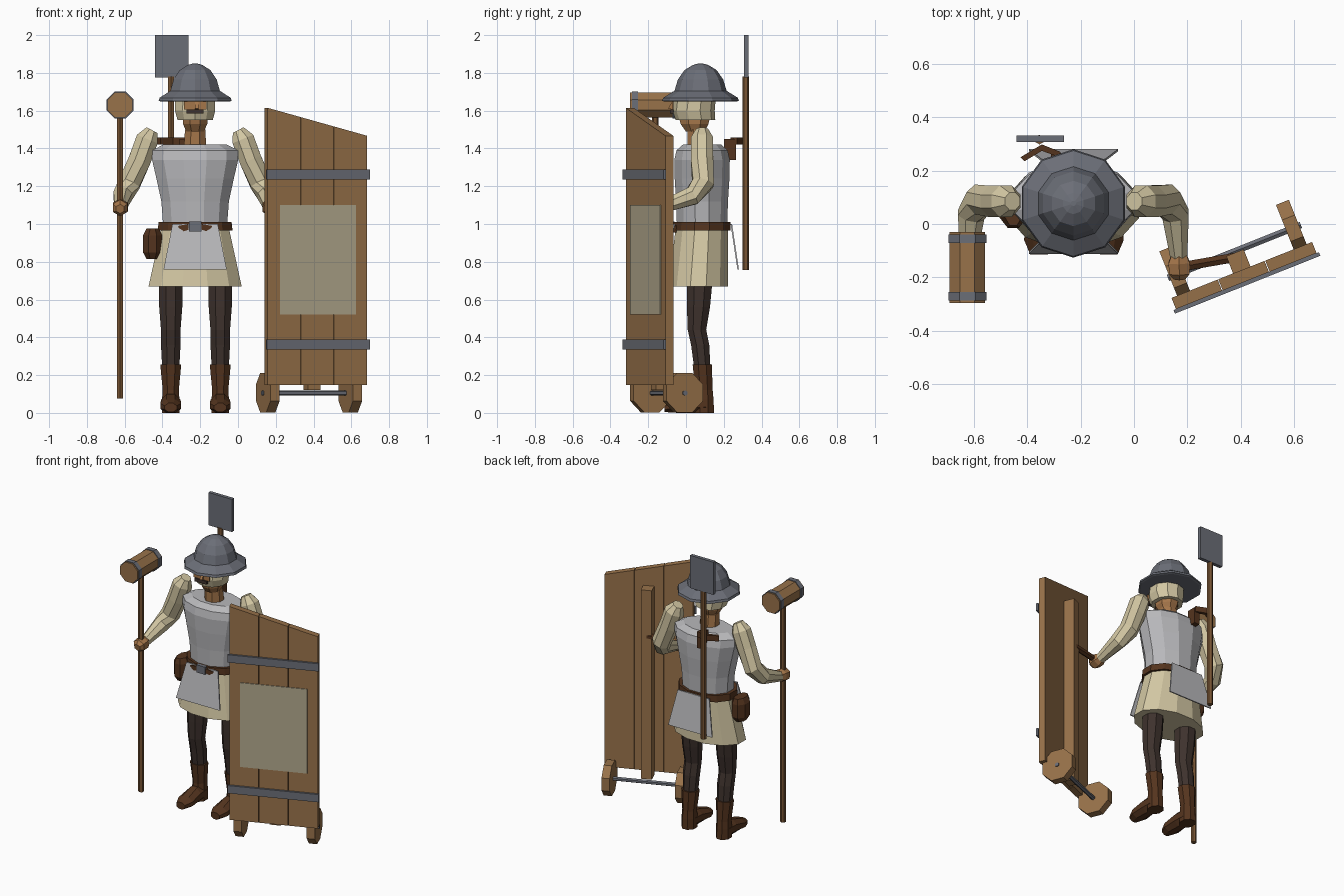
import bpy, bmesh, math
from mathutils import Vector, Matrix

CX = -0.227                      # centre line of the figure
I4 = Matrix.Identity(4)


def lin(c):
    c /= 255
    return c / 12.92 if c <= 0.04045 else ((c + 0.055) / 1.055) ** 2.4


def material(name, r, g, b):
    m = bpy.data.materials.new(name)
    m.diffuse_color = (lin(r), lin(g), lin(b), 1)
    return m


WOOD = material("wood", 152, 114, 74)
DARK_WOOD = material("dark wood", 120, 85, 52)
LINEN = material("linen", 211, 199, 163)
GREY = material("grey cloth", 184, 184, 187)
STEEL = material("steel", 107, 110, 119)
TROUSERS = material("dark trousers", 62, 50, 45)
LEATHER = material("leather", 84, 52, 30)
SKIN = material("skin", 165, 118, 74)
PARCHMENT = material("parchment", 177, 167, 140)


def finish(name, bm, mat, matrix=I4):
    bmesh.ops.recalc_face_normals(bm, faces=bm.faces)
    bm.transform(matrix)
    me = bpy.data.meshes.new(name)
    bm.to_mesh(me)
    bm.free()
    me.materials.append(mat)
    ob = bpy.data.objects.new(name, me)
    bpy.context.collection.objects.link(ob)
    return ob


def tube(name, rings, n, mat, axis=None, matrix=I4):
    """Loft n-sided rings (x, y, z, rx, ry) along a path."""
    bm = bmesh.new()
    pts = [Vector(r[:3]) for r in rings]
    loops = []
    for k, r in enumerate(rings):
        t = axis or pts[min(k + 1, len(pts) - 1)] - pts[max(k - 1, 0)]
        t = Vector(t).normalized()
        ref = Vector((0, 1, 0)) if abs(t.x) > 0.8 else Vector((1, 0, 0))
        xa = (ref - t * ref.dot(t)).normalized()
        ya = t.cross(xa)
        ring = []
        for i in range(n):
            a = (i + 0.5) * math.tau / n
            ring.append(bm.verts.new(pts[k] + xa * r[3] * math.cos(a) + ya * r[-1] * math.sin(a)))
        loops.append(ring)
    for a, b in zip(loops, loops[1:]):
        for i in range(n):
            j = (i + 1) % n
            bm.faces.new((a[i], a[j], b[j], b[i]))
    bm.faces.new(loops[0])
    bm.faces.new(loops[-1])
    return finish(name, bm, mat, matrix)


def stack(name, cx, rings, n, mat):
    """Upright loft from (z, cy, rx, ry) rings."""
    return tube(name, [(cx, cy, z, rx, ry) for z, cy, rx, ry in rings], n, mat, (0, 0, 1))


def slab(name, pts, depth, mat, matrix=I4):
    """Polygon extruded along the vector depth."""
    bm = bmesh.new()
    f = bm.faces.new([bm.verts.new(p) for p in pts])
    g = bmesh.ops.extrude_face_region(bm, geom=[f])["geom"]
    bmesh.ops.translate(bm, verts=[v for v in g if isinstance(v, bmesh.types.BMVert)], vec=depth)
    return finish(name, bm, mat, matrix)


def box(name, x, y, z, mat, matrix=I4):
    pts = [(x[0], y[0], z[0]), (x[1], y[0], z[0]), (x[1], y[0], z[1]), (x[0], y[0], z[1])]
    return slab(name, pts, (0, y[1] - y[0], 0), mat, matrix)


# Body
stack("torso", CX, [(0.99, 0.085, 0.175, 0.138), (1.12, 0.085, 0.185, 0.142), (1.24, 0.085, 0.212, 0.15),
                    (1.34, 0.085, 0.236, 0.152), (1.39, 0.085, 0.234, 0.14), (1.42, 0.085, 0.175, 0.105)], 12, GREY)
stack("skirt", CX, [(0.67, 0.065, 0.255, 0.162), (1.0, 0.085, 0.18, 0.142)], 12, LINEN)
stack("belt", CX, [(0.965, 0.085, 0.205, 0.157), (1.01, 0.085, 0.2, 0.155)], 12, LEATHER)
box("belt_buckle", (CX - 0.033, CX + 0.033), (-0.082, -0.06), (0.96, 1.012), STEEL)
for s in (-1, 1):
    slab("belt_fold", [(CX + s * 0.035, -0.078, 1.0), (CX + s * 0.09, -0.07, 0.99),
                       (CX + s * 0.08, -0.07, 0.955), (CX + s * 0.035, -0.078, 0.97)], (0, 0.02, 0), LEATHER)

# Hanging cloth flaps, front and back
for name, y0, y1 in (("front_apron", -0.066, -0.112), ("back_flap", 0.236, 0.272)):
    slab(name, [(CX - 0.12, y0, 1.0), (CX + 0.12, y0, 1.0), (CX + 0.167, y1, 0.76), (CX - 0.167, y1, 0.76)],
         (0, 0.008, 0), GREY)

# Belt pouch
stack("pouch", -0.452, [(0.815, 0.05, 0.035, 0.045), (0.85, 0.05, 0.055, 0.07),
                        (0.94, 0.05, 0.055, 0.07), (0.975, 0.05, 0.035, 0.06)], 8, LEATHER)

# Legs, boots and feet
for side, x in (("right", -0.356), ("left", -0.094)):
    stack(side + "_leg", x, [(0.22, 0.088, 0.048, 0.046), (0.36, 0.075, 0.056, 0.052), (0.44, 0.058, 0.056, 0.053),
                             (0.56, 0.066, 0.066, 0.066), (0.75, 0.075, 0.07, 0.076)], 8, TROUSERS)
    stack(side + "_boot", x, [(0.0, 0.095, 0.05, 0.058), (0.07, 0.095, 0.05, 0.055),
                              (0.12, 0.095, 0.046, 0.05), (0.255, 0.086, 0.06, 0.055)], 8, LEATHER)
    tube(side + "_foot", [(x, 0.11, 0.05, 0.05, 0.052), (x, 0.03, 0.05, 0.055, 0.055),
                          (x, -0.06, 0.036, 0.06, 0.038), (x, -0.115, 0.028, 0.035, 0.025)], 8, LEATHER, (0, -1, 0))

# Sleeves and hands, mirrored across the centre line
arm = [(-0.455, 0.085, 1.497, 0.035), (-0.48, 0.085, 1.45, 0.064), (-0.52, 0.085, 1.34, 0.064),
       (-0.575, 0.09, 1.215, 0.062), (-0.61, 0.035, 1.15, 0.054), (-0.622, -0.125, 1.09, 0.034)]
hand = [(-0.622, -0.11, 1.095, 0.03), (-0.623, -0.145, 1.09, 0.046), (-0.624, -0.185, 1.085, 0.044),
        (-0.624, -0.205, 1.08, 0.025)]
for side, f in (("right", lambda x: x), ("left", lambda x: 2 * CX - x)):
    tube(side + "_sleeve", [(f(p[0]),) + p[1:] for p in arm], 8, LINEN)
    tube(side + "_hand", [(f(p[0]),) + p[1:] for p in hand], 6, SKIN)

# Head: neck, chin, hood, face
stack("neck", CX, [(1.38, 0.07, 0.066, 0.066), (1.5, 0.06, 0.058, 0.056)], 8, SKIN)
stack("chin", CX, [(1.49, 0.05, 0.05, 0.055), (1.53, 0.045, 0.07, 0.08), (1.57, 0.045, 0.07, 0.09)], 8, SKIN)
stack("hood", CX, [(1.55, 0.05, 0.098, 0.105), (1.6, 0.04, 0.112, 0.112), (1.7, 0.05, 0.11, 0.11)], 10, LINEN)
box("face", (CX - 0.06, CX + 0.06), (-0.074, -0.066), (1.605, 1.665), SKIN)
slab("nose", [(CX, -0.072, 1.65), (CX, -0.095, 1.612), (CX, -0.072, 1.605)], (0.018, 0, 0), SKIN)
box("moustache", (CX - 0.045, CX + 0.045), (-0.084, -0.066), (1.584, 1.606), TROUSERS)

# Brimmed helmet
stack("helmet", CX, [(z, 0.077, r, r) for z, r in ((1.648, 0.19), (1.652, 0.203), (1.668, 0.198), (1.705, 0.138),
                                                  (1.765, 0.12), (1.815, 0.085), (1.842, 0.04), (1.85, 0.01))],
      10, STEEL)

# Mallet with banded head
MX, MY, MZ = -0.624, -0.163, 1.63
stack("mallet_shaft", MX, [(0.075, MY, 0.018, 0.018), (1.6, MY, 0.018, 0.018)], 6, DARK_WOOD)
for name, y0, y1, r, mat in (("mallet_head", -0.296, -0.03, 0.072, WOOD),
                             ("mallet_band_front", -0.287, -0.255, 0.077, STEEL),
                             ("mallet_band_back", -0.071, -0.039, 0.077, STEEL)):
    tube(name, [(MX, y0, MZ, r), (MX, y1, MZ, r)], 8, mat)

# Shovel carried on the back, with its leather hook
box("shovel_blade", (-0.44, -0.263), (0.308, 0.332), (1.775, 2.0), STEEL)
stack("shovel_handle", -0.354, [(0.757, 0.316, 0.018, 0.018), (1.78, 0.316, 0.018, 0.018)], 6, DARK_WOOD)
slab("shovel_hook", [(-0.425, 0.25, 1.42), (-0.345, 0.298, 1.42), (-0.275, 0.27, 1.42),
                     (-0.28, 0.25, 1.42), (-0.345, 0.274, 1.42), (-0.41, 0.235, 1.42)], (0, 0, 0.038), LEATHER)
box("shovel_hook_mount", (-0.31, -0.27), (0.2, 0.265), (1.34, 1.45), LEATHER)

# Wheeled standing shield, built in its own turned frame
S = Matrix.Translation((0.412, -0.193, 0)) @ Matrix.Rotation(math.radians(21.7), 4, "Z")
HALF, W = 0.2835, 0.189


def top(u):
    return 1.615 - 0.148 * (u + HALF) / (2 * HALF)


for i in range(3):
    a, b = -HALF + i * W, -HALF + (i + 1) * W - (0.003 if i < 2 else 0)
    slab("shield_plank", [(a, -0.0225, 0.147), (b, -0.0225, 0.147), (b, -0.0225, top(b)), (a, -0.0225, top(a))],
         (0, 0.045, 0), WOOD, S)
for z in (0.335, 1.235):
    box("shield_strap", (-0.293, 0.293), (-0.037, -0.0225), (z, z + 0.053), STEEL, S)
box("shield_poster", (-0.214, 0.217), (-0.0275, -0.0225), (0.52, 1.1), PARCHMENT, S)
box("shield_beam", (-0.035, 0.035), (0.0225, 0.092), (0.12, 1.42), WOOD, S)
tube("shield_axle", [(-0.268, 0.097, 0.105, 0.014), (0.268, 0.097, 0.105, 0.014)], 6, STEEL, None, S)
for u in (-0.235, 0.235):
    tube("shield_wheel", [(u - 0.026, 0.097, 0.107, 0.113), (u + 0.026, 0.097, 0.107, 0.113)], 8, WOOD, None, S)
tube("shield_grip", [(0.15, -0.165, 1.09, 0.02), (0.38, -0.125, 1.1, 0.02)], 6, LEATHER)
